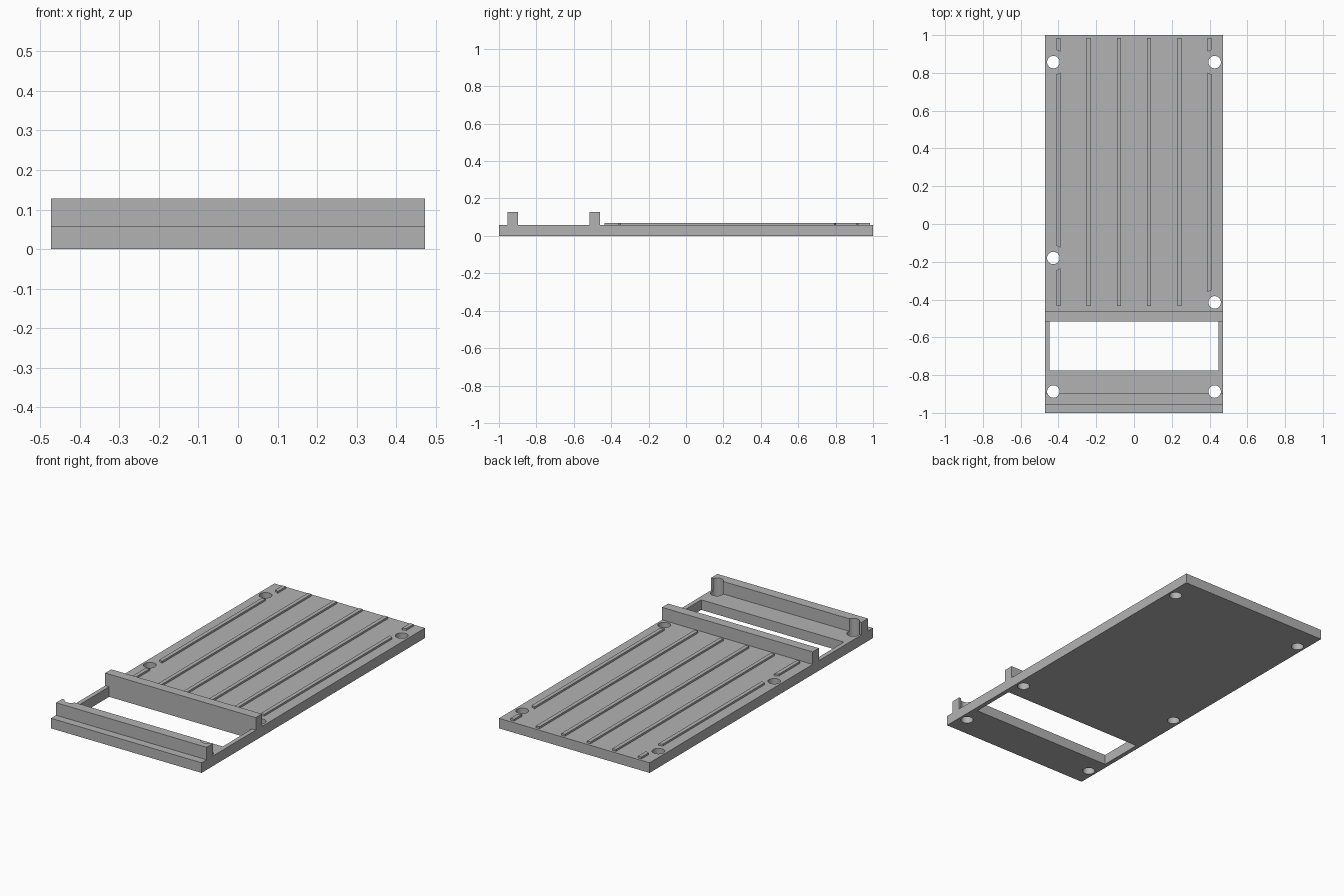
import bpy
import bmesh
from mathutils import Matrix

cube = bpy.data.objects.get("Cube")
if cube:
    bpy.data.objects.remove(cube, do_unlink=True)

GREY = (0.45, 0.45, 0.45, 1)
grey = bpy.data.materials.new("plain grey")
grey.use_nodes = True
grey.diffuse_color = GREY
grey.node_tree.nodes["Principled BSDF"].inputs["Base Color"].default_value = GREY

HALF_W, PLATE_TOP, WALL_TOP, RIB_TOP = 0.472, 0.057, 0.128, 0.068
HOLE_X = 0.427
HOLES = [(-HOLE_X, 0.857), (HOLE_X, 0.857), (-HOLE_X, -0.18),
         (HOLE_X, -0.415), (-HOLE_X, -0.887), (HOLE_X, -0.887)]


def make_object(name, bm):
    mesh = bpy.data.meshes.new(name)
    bm.to_mesh(mesh)
    bm.free()
    mesh.materials.append(grey)
    obj = bpy.data.objects.new(name, mesh)
    bpy.context.collection.objects.link(obj)
    return obj


def box(name, x, y, z):
    """Box from (min, max) pairs on each axis."""
    bm = bmesh.new()
    centre = [(a + b) / 2 for a, b in (x, y, z)]
    size = [b - a for a, b in (x, y, z)]
    bmesh.ops.create_cube(bm, size=1, matrix=Matrix.LocRotScale(centre, None, size))
    return make_object(name, bm)


def drills(name, radius):
    """One cutter holding a vertical cylinder at every screw position."""
    bm = bmesh.new()
    for x, y in HOLES:
        bmesh.ops.create_cone(bm, cap_ends=True, segments=32, radius1=radius,
                              radius2=radius, depth=1, matrix=Matrix.Translation((x, y, 0)))
    cutter = make_object(name, bm)
    cutter.hide_render = True
    return cutter


def cut(obj, cutter):
    mod = obj.modifiers.new("cut", 'BOOLEAN')
    mod.operation, mod.solver, mod.object = 'DIFFERENCE', 'EXACT', cutter
    bpy.context.view_layer.objects.active = obj
    bpy.ops.object.modifier_apply(modifier=mod.name)


screw_drill = drills("screw_drill", 0.033)
rib_clearance = drills("rib_clearance", 0.066)
window = box("window_cutter", (-0.447, 0.447), (-0.775, -0.515), (-1, 1))
window.hide_render = True

# Base plate with window and screw holes
plate = box("base_plate", (-HALF_W, HALF_W), (-1, 1), (0, PLATE_TOP))
cut(plate, window)
cut(plate, screw_drill)

# Cross walls, the front one notched by its screw holes
front_wall = box("front_wall", (-HALF_W, HALF_W), (-0.955, -0.898), (PLATE_TOP, WALL_TOP))
cut(front_wall, screw_drill)
rear_wall = box("rear_wall", (-HALF_W, HALF_W), (-0.515, -0.46), (PLATE_TOP, WALL_TOP))

# Lengthwise ribs, the outer ones broken around the screw holes
parts = [plate, front_wall, rear_wall]
for i in range(6):
    x = -0.4 + 0.16 * i
    rib = box(f"rib_{i + 1}", (x - 0.011, x + 0.011), (-0.435, 0.985), (PLATE_TOP, RIB_TOP))
    if i in (0, 5):
        cut(rib, rib_clearance)
    parts.append(rib)

for helper in (screw_drill, rib_clearance, window):
    bpy.data.objects.remove(helper, do_unlink=True)

# Smooth hole walls, crisp edges elsewhere
bpy.ops.object.select_all(action='DESELECT')
for obj in parts:
    obj.select_set(True)
bpy.context.view_layer.objects.active = plate
bpy.ops.object.shade_smooth_by_angle()
